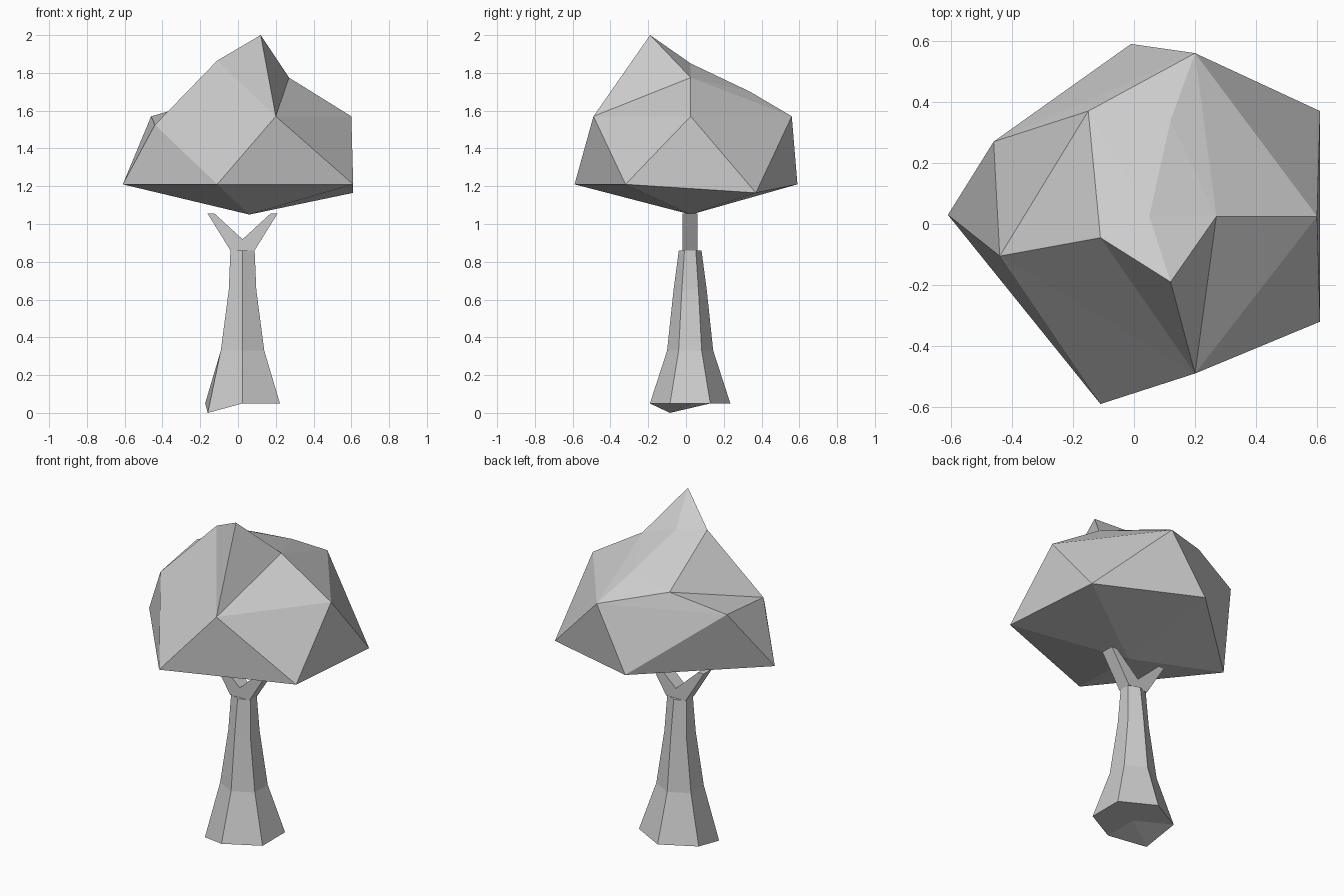
import bpy
import math

if "Cube" in bpy.data.objects:
    bpy.data.objects.remove(bpy.data.objects["Cube"], do_unlink=True)

grey = bpy.data.materials.new("plain grey")
grey.use_nodes = True
COLOUR = (0.6, 0.6, 0.6, 1)
grey.diffuse_color = COLOUR
grey.node_tree.nodes["Principled BSDF"].inputs["Base Color"].default_value = COLOUR


def make_object(name, verts, faces):
    mesh = bpy.data.meshes.new(name)
    mesh.from_pydata(verts, [], faces)
    mesh.materials.append(grey)
    obj = bpy.data.objects.new(name, mesh)
    bpy.context.collection.objects.link(obj)
    return obj


# Trunk: tapering six-sided rings, with one root corner reaching the ground
CENTRE = (0.024, 0.022)
SIDES = 6
profile = [(0.05, 0.198, 0.213), (0.33, 0.115, 0.122),
           (0.65, 0.073, 0.088), (0.86, 0.064, 0.06)]
verts, faces = [], []
for z, half_x, half_y in profile:
    for i in range(SIDES):
        a = math.radians(60 * i - 90)
        verts.append((CENTRE[0] + half_x * math.cos(a) / math.cos(math.radians(30)),
                      CENTRE[1] + half_y * math.sin(a), z))
verts[5] = (-0.16, -0.085, 0)
for r in range(len(profile) - 1):
    for i in range(SIDES):
        j = (i + 1) % SIDES
        faces.append((r * SIDES + i, r * SIDES + j, (r + 1) * SIDES + j, (r + 1) * SIDES + i))
verts.append((*CENTRE, 0.05))
faces += [((i + 1) % SIDES, i, len(verts) - 1) for i in range(SIDES)]
faces.append([(len(profile) - 1) * SIDES + i for i in range(SIDES)])
make_object("trunk", verts, faces)

# Branches: a mirrored pair of tapering forks
for name, side in (("left_branch", 1), ("right_branch", -1)):
    verts = []
    for z, outer, inner in ((0.86, 0.064, -0.064), (1.055, 0.185, 0.148)):
        for x, y in ((outer, -0.04), (outer, 0.04), (inner, 0.04), (inner, -0.04)):
            verts.append((CENTRE[0] + side * x, CENTRE[1] + y, z))
    faces = [(i, (i + 1) % 4, (i + 1) % 4 + 4, i + 4) for i in range(4)]
    faces += [(3, 2, 1, 0), (4, 5, 6, 7)]
    make_object(name, verts, [f[::side] for f in faces])

# Crown: irregular five-sided rings between two poles
low = [(0.61, -0.32, 1.21), (0.61, 0.37, 1.165), (-0.01, 0.59, 1.21),
       (-0.61, 0.03, 1.21), (-0.11, -0.59, 1.21)]
mid = [(0.6, 0.025, 1.57), (0.2, 0.56, 1.57), (-0.46, 0.27, 1.57),
       (-0.44, -0.105, 1.525), (0.2, -0.49, 1.57)]
crest = [(0.27, 0.025, 1.775), (0.12, 0.34, 1.7), (-0.15, 0.37, 1.66),
         (-0.11, -0.045, 1.865), (0.12, -0.19, 2.0)]
poles = [(0.06, 0.025, 1.05), (0.05, 0.025, 1.85)]
BOTTOM, TOP = 15, 16
faces = []
for i in range(5):
    j = (i + 1) % 5
    l, lj, m, mj, c, cj = i, j, 5 + i, 5 + j, 10 + i, 10 + j
    faces += [(BOTTOM, lj, l), (l, lj, m), (lj, mj, m), (c, cj, TOP)]
    if i in (1, 4):
        faces += [(m, mj, cj), (m, cj, c)]
    else:
        faces += [(m, mj, c), (mj, cj, c)]
make_object("crown", low + mid + crest + poles, faces)
